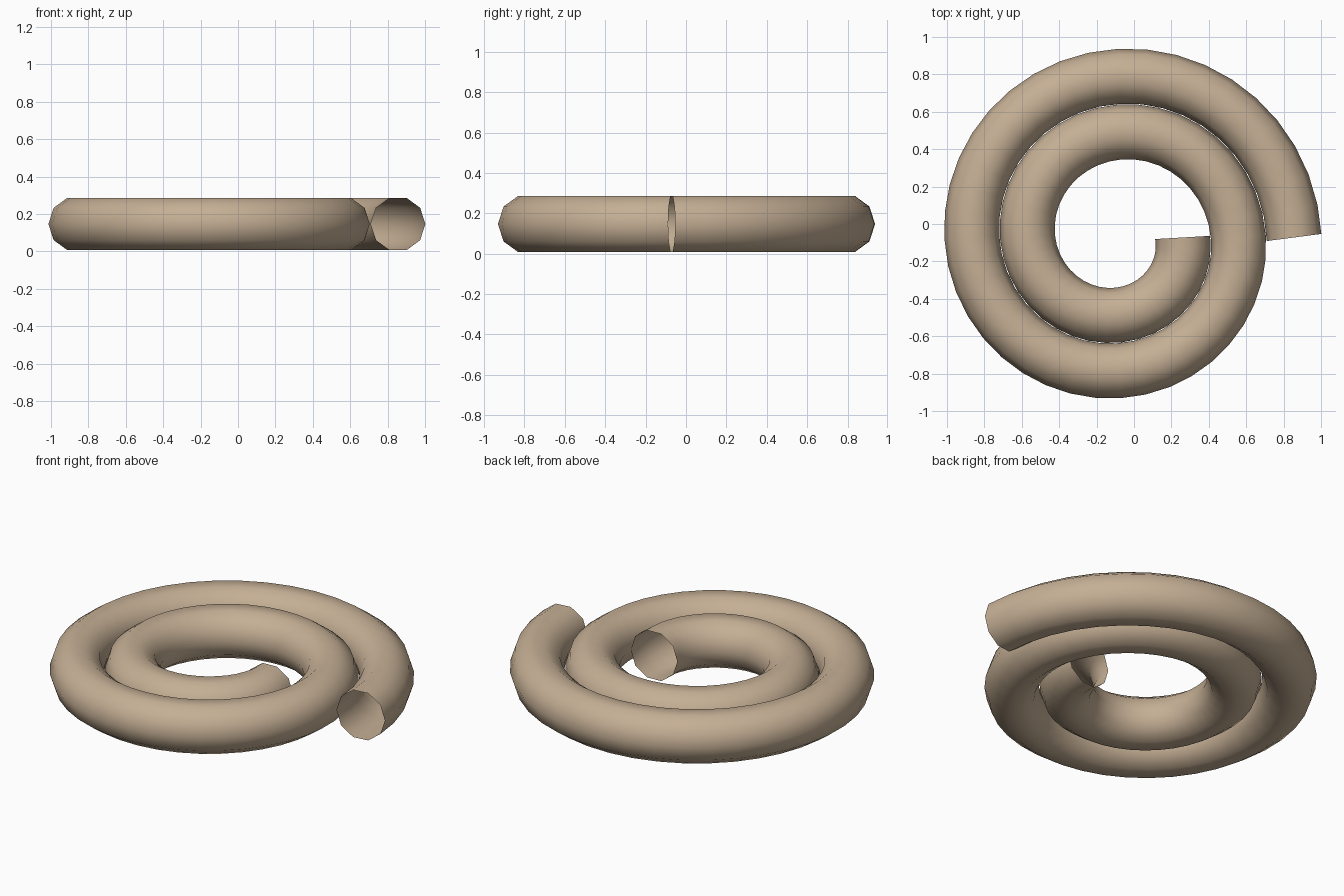
import bpy
from math import cos, sin, tau

if "Cube" in bpy.data.objects:
    bpy.data.objects.remove(bpy.data.objects["Cube"], do_unlink=True)

TUBE_RADIUS = 0.147
START_RADIUS = 0.34
PITCH = 0.298
TURNS = 2
STEPS = 40                      # path points per turn
CENTRE_X, CENTRE_Y = -0.08, -0.072

# Tan clay
tan = bpy.data.materials.new("tan")
tan.use_nodes = True
colour = (0.56, 0.43, 0.30, 1)
tan.diffuse_color = colour
tan.node_tree.nodes["Principled BSDF"].inputs["Base Color"].default_value = colour

# Flat spiral path, winding clockwise outwards
curve = bpy.data.curves.new("spiral_tube", "CURVE")
curve.dimensions = "3D"
curve.twist_mode = "Z_UP"
spline = curve.splines.new("POLY")
count = TURNS * STEPS + 1
spline.points.add(count - 1)
for i, point in enumerate(spline.points):
    turn = i / STEPS
    radius = START_RADIUS + PITCH * turn
    point.co = (CENTRE_X + radius * cos(tau * turn),
                CENTRE_Y - radius * sin(tau * turn),
                TUBE_RADIUS, 1)
spline.use_smooth = True

# Ten-sided hollow tube with open ends
curve.bevel_depth = TUBE_RADIUS
curve.bevel_resolution = 3
curve.use_fill_caps = False
curve.materials.append(tan)

tube = bpy.data.objects.new("spiral_tube", curve)
bpy.context.collection.objects.link(tube)

# Turn the curve into a smooth mesh
bpy.ops.object.select_all(action="DESELECT")
tube.select_set(True)
bpy.context.view_layer.objects.active = tube
bpy.ops.object.convert(target="MESH")
bpy.ops.object.shade_smooth()
